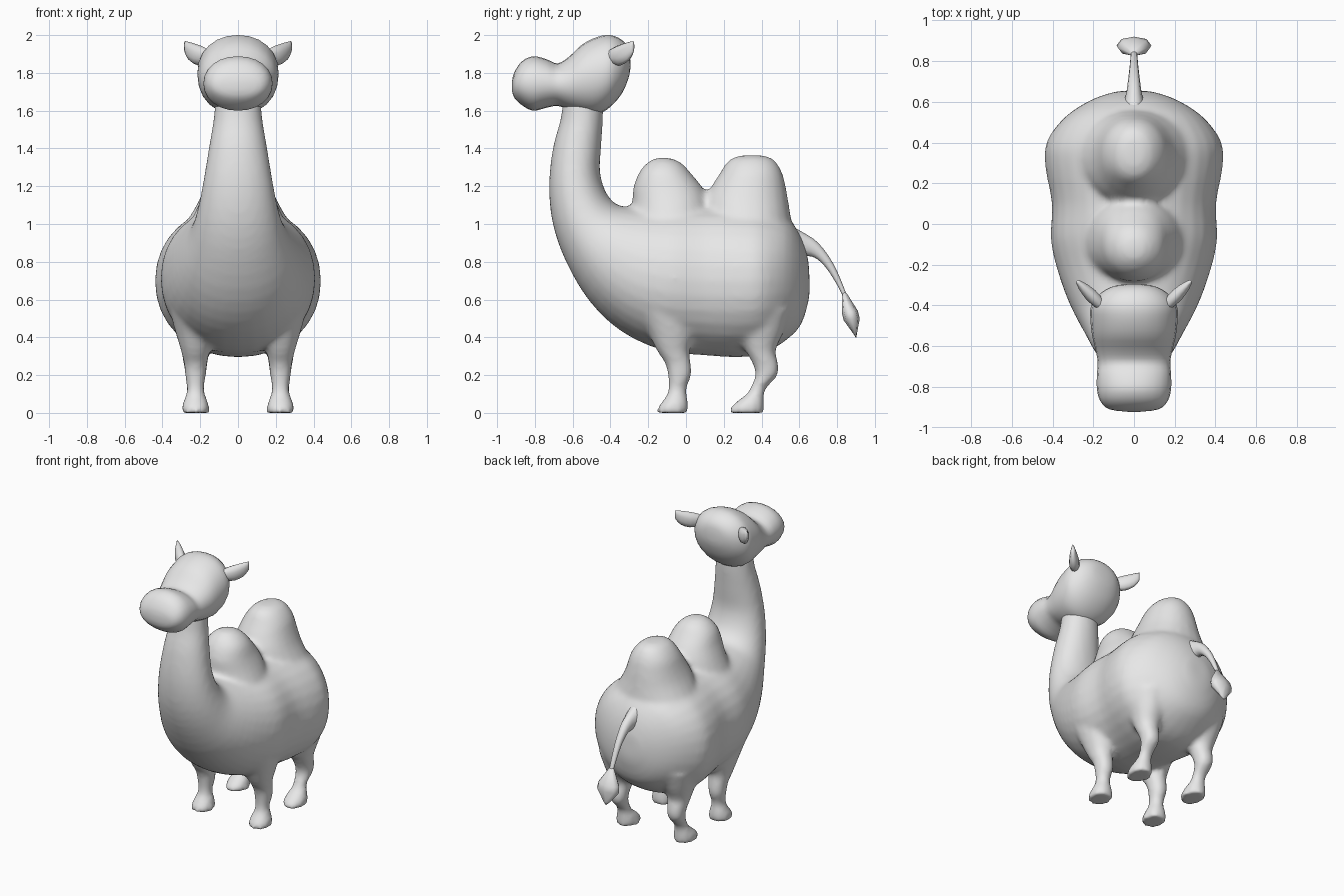
import bpy, bmesh, math
from mathutils import Vector, Matrix

grey = bpy.data.materials.new("plain_grey")
grey.diffuse_color = (0.8, 0.8, 0.8, 1)


def spline(a, b, c, d, t):
    """Catmull-Rom blend between b and c."""
    return 0.5 * (2 * b + (c - a) * t + (2 * a - 5 * b + 4 * c - d) * t * t
                  + (3 * b - a - 3 * c + d) * t ** 3)


def loft(name, sections, sides=24, steps=3, mat=None, squash=0.95):
    """Skin oval sections: (y1, z1, y2, z2, half width[, x])."""
    secs = [tuple(s) + (0,) * (6 - len(s)) for s in sections]
    path = []
    for i in range(len(secs) - 1):
        four = [secs[max(i - 1, 0)], secs[i], secs[i + 1], secs[min(i + 2, len(secs) - 1)]]
        for k in range(steps):
            path.append([spline(*v, k / steps) for v in zip(*four)])
    path.append(secs[-1])
    bm = bmesh.new()
    rings = []
    for y1, z1, y2, z2, w, x in path:
        ring = []
        for k in range(sides):
            c, s = math.cos(2 * math.pi * k / sides), math.sin(2 * math.pi * k / sides)
            c = math.copysign(abs(c) ** squash, c)
            s = math.copysign(abs(s) ** squash, s)
            ring.append(bm.verts.new((x + w * s, (y1 + y2) / 2 + c * (y1 - y2) / 2,
                                      (z1 + z2) / 2 + c * (z1 - z2) / 2)))
        rings.append(ring)
    for a, b in zip(rings, rings[1:]):
        for k in range(sides):
            n = (k + 1) % sides
            bm.faces.new((a[k], a[n], b[n], b[k]))
    bm.faces.new(rings[0])
    bm.faces.new(rings[-1])
    if mat:
        bm.transform(mat)
    bmesh.ops.recalc_face_normals(bm, faces=bm.faces)
    me = bpy.data.meshes.new(name)
    bm.to_mesh(me)
    bm.free()
    for p in me.polygons:
        p.use_smooth = True
    me.materials.append(grey)
    ob = bpy.data.objects.new(name, me)
    bpy.context.collection.objects.link(ob)
    return ob


# neck flowing into the torso
torso = loft("body", [
    (-.44, 1.66, -.65, 1.66, .12), (-.44, 1.55, -.665, 1.55, .13),
    (-.45, 1.4, -.705, 1.4, .155), (-.455, 1.27, -.725, 1.2, .182),
    (-.42, 1.16, -.705, 1.0, .212), (-.36, 1.10, -.635, .8, .25),
    (-.28, 1.09, -.51, .59, .31), (-.18, 1.09, -.34, .43, .365),
    (-.05, 1.1, -.12, .33, .408), (.1, 1.1, .1, .305, .403),
    (.28, 1.1, .27, .295, .435), (.4, 1.09, .40, .31, .43),
    (.53, 1.04, .51, .37, .345), (.605, .94, .605, .46, .22),
    (.645, .82, .65, .60, .10), (.652, .74, .655, .69, .03)], sides=32)

# two humps
hump_front = loft("front_hump", [
    (-.31, .95, .14, .95, .28), (-.285, 1.1, .13, 1.1, .21),
    (-.28, 1.19, .09, 1.19, .17), (-.25, 1.27, .025, 1.27, .14),
    (-.21, 1.32, -.02, 1.32, .095), (-.17, 1.345, -.07, 1.345, .05),
    (-.13, 1.352, -.11, 1.352, .01)])
hump_back = loft("back_hump", [
    (.10, .95, .57, .95, .31), (.09, 1.1, .545, 1.1, .22),
    (.13, 1.19, .53, 1.19, .18), (.18, 1.27, .51, 1.27, .15),
    (.22, 1.33, .475, 1.33, .105), (.27, 1.358, .43, 1.358, .06),
    (.34, 1.365, .36, 1.365, .01)])

# legs: (front y, back y, z, half width)
front_leg = [(-.27, .06, .55, .14), (-.2, .045, .42, .105), (-.155, .018, .33, .078),
             (-.11, .027, .26, .062), (-.097, .03, .2, .056), (-.092, .005, .14, .047),
             (-.1, .003, .1, .049), (-.118, .01, .07, .062), (-.15, .014, .03, .073),
             (-.155, .014, 0, .075)]
back_leg = [(.2, .56, .55, .15), (.275, .515, .42, .105), (.315, .475, .33, .078),
            (.352, .49, .26, .064), (.367, .487, .2, .056), (.343, .432, .14, .047),
            (.322, .413, .1, .049), (.28, .413, .07, .062), (.235, .414, .03, .073),
            (.227, .414, 0, .075)]
parts = [torso, hump_front, hump_back]
for label, leg in (("front_leg", front_leg), ("back_leg", back_leg)):
    for side in (-1, 1):
        parts.append(loft(label, [(a, z, b, z, w, side * .225) for a, b, z, w in leg], 16))

# fuse trunk, humps and legs into one soft skin
for ob in parts:
    ob.select_set(True)
bpy.context.view_layer.objects.active = torso
bpy.ops.object.join()
remesh = torso.modifiers.new("fuse", 'REMESH')
remesh.mode = 'VOXEL'
remesh.voxel_size = 0.017
remesh.use_smooth_shade = True
soften = torso.modifiers.new("soften", 'SMOOTH')
soften.factor = 0.5
soften.iterations = 8
for m in ("fuse", "soften"):
    bpy.ops.object.modifier_apply(modifier=m)

# head with muzzle
loft("head", [
    (-.922, 1.75, -.922, 1.71, .03), (-.91, 1.80, -.91, 1.67, .12),
    (-.87, 1.86, -.87, 1.63, .165), (-.81, 1.888, -.81, 1.60, .182),
    (-.74, 1.873, -.74, 1.615, .182), (-.68, 1.85, -.68, 1.625, .178),
    (-.62, 1.885, -.62, 1.605, .188), (-.55, 1.95, -.55, 1.585, .205),
    (-.47, 1.99, -.47, 1.58, .214), (-.40, 2.0, -.40, 1.62, .21),
    (-.34, 1.975, -.34, 1.69, .165), (-.305, 1.93, -.305, 1.77, .10),
    (-.295, 1.87, -.295, 1.82, .03)])

# ears point outward and back
for side in (-1, 1):
    place = Matrix.Translation((side * .15, -.41, 0)) @ Matrix.Rotation(-side * math.pi / 4, 4, 'Z')
    loft("ear", [(-.03, 1.90, -.03, 1.86, .02), (.04, 1.935, .04, 1.845, .03),
                 (.09, 1.95, .09, 1.84, .033), (.15, 1.963, .15, 1.865, .022),
                 (.185, 1.968, .185, 1.91, .008)], 10, 2, place)

# tail and tuft
loft("tail", [
    (.54, 1.0, .58, .82, .06), (.62, .955, .65, .83, .04), (.70, .90, .70, .81, .03),
    (.78, .79, .755, .75, .022), (.845, .64, .815, .65, .016), (.85, .6, .835, .6, .014)], 12)
loft("tail_tuft", [
    (.85, .635, .825, .64, .015), (.91, .54, .825, .53, .08), (.92, .5, .835, .49, .085),
    (.905, .42, .885, .42, .025), (.902, .40, .898, .40, .004)], 8, 1)
